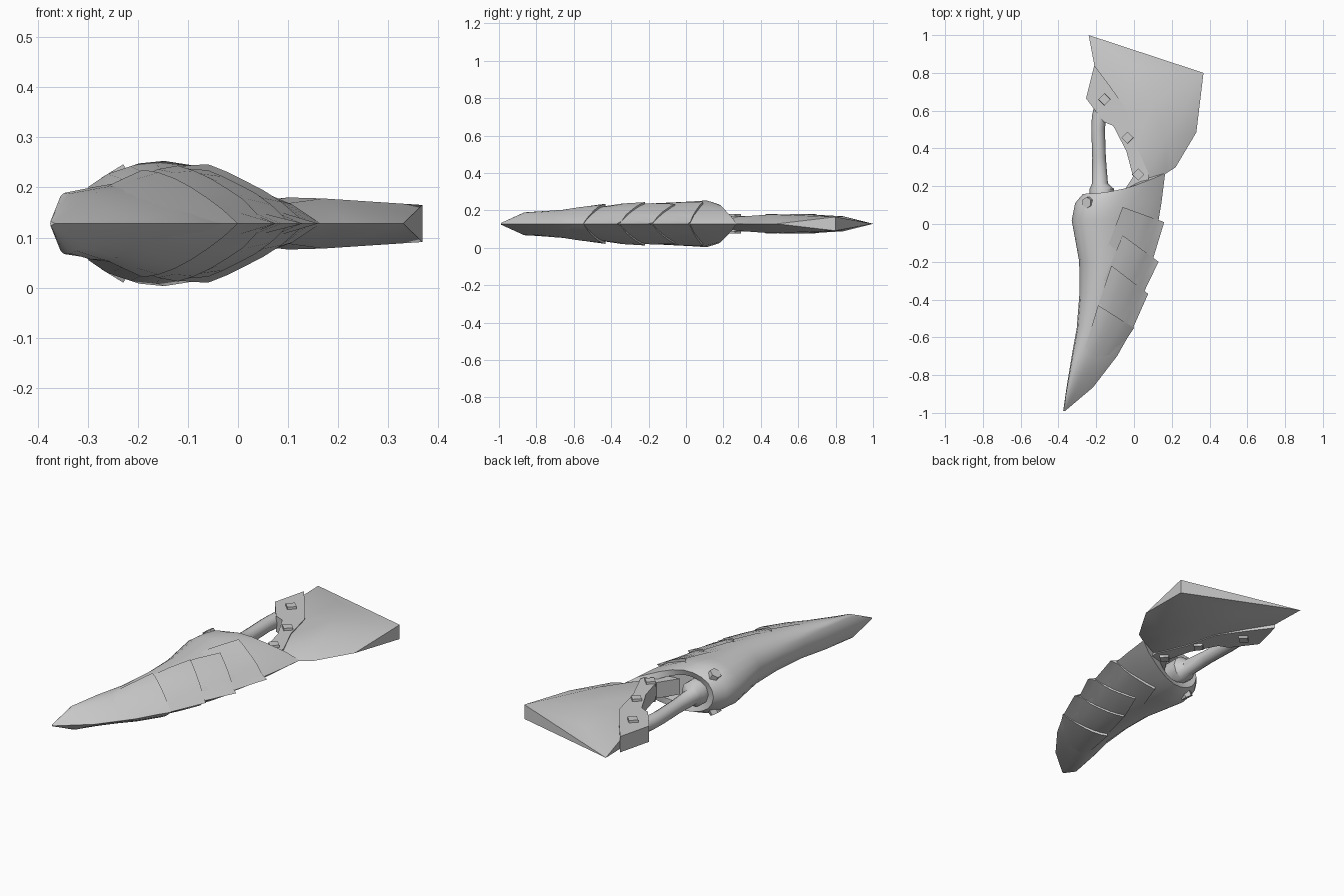
import bpy, bmesh, math
from mathutils import Vector

if "Cube" in bpy.data.objects:
    bpy.data.objects.remove(bpy.data.objects["Cube"])

ZC = 0.128  # mid plane height, everything is mirrored about it
grey = bpy.data.materials.new("light_grey")
grey.diffuse_color = (0.6, 0.6, 0.6, 1)
grey.use_nodes = True
grey.node_tree.nodes["Principled BSDF"].inputs["Base Color"].default_value = grey.diffuse_color


def finish(name, bm, angle=35):
    bmesh.ops.remove_doubles(bm, verts=bm.verts, dist=1e-4)
    bmesh.ops.recalc_face_normals(bm, faces=bm.faces)
    me = bpy.data.meshes.new(name)
    bm.to_mesh(me)
    bm.free()
    ob = bpy.data.objects.new(name, me)
    bpy.context.collection.objects.link(ob)
    me.materials.append(grey)
    ob.location.z = ZC
    bpy.ops.object.select_all(action='DESELECT')
    ob.select_set(True)
    bpy.context.view_layer.objects.active = ob
    bpy.ops.object.shade_smooth_by_angle(angle=math.radians(angle))
    return ob


def mirrored_slab(name, verts, faces, angle=35):
    """Upper skin, its mirror below, and walls along the rim."""
    bm = bmesh.new()
    up = [bm.verts.new(v) for v in verts]
    dn = [bm.verts.new((x, y, -z)) for x, y, z in verts]
    for f in faces:
        bm.faces.new([up[i] for i in f])
    rim = [[up.index(v) for v in e.verts] for e in bm.edges if e.is_boundary]
    for f in faces:
        bm.faces.new([dn[i] for i in reversed(f)])
    for a, b in rim:
        if verts[a][2] + verts[b][2] > 1e-4:
            bm.faces.new([up[a], up[b], dn[b], dn[a]])
    bmesh.ops.dissolve_degenerate(bm, dist=1e-4, edges=bm.edges)
    return finish(name, bm, angle)


def lerp_table(table, y):
    for a, b in zip(table, table[1:]):
        if y <= b[0]:
            k = max(0, (y - a[0]) / (b[0] - a[0]))
            return [p + (q - p) * k for p, q in zip(a, b)]
    return table[-1]


# Blade body: y, left x, right x, half thickness, bluntness of the left edge
STATIONS = [(-0.99, -0.375, -0.365, 0.004, 1), (-0.865, -0.357, -0.217, 0.061, 1),
            (-0.70, -0.33, -0.09, 0.078, 0.6), (-0.55, -0.303, -0.005, 0.088, 0.25),
            (-0.37, -0.289, 0.045, 0.10, 0), (-0.20, -0.29, 0.095, 0.108, 0),
            (0.02, -0.33, 0.13, 0.119, 0), (0.11, -0.312, 0.145, 0.125, 0),
            (0.16, -0.27, 0.165, 0.105, 0)]
T = [0, 0.02, 0.07, 0.15, 0.25, 0.36, 0.5, 0.64, 0.87, 1]
ROUND = [0, 0.33, 0.62, 0.83, 0.96, 1, 0.92, 0.74, 0.36, 0]
BLUNT = [0, 0.9, 1, 0.98, 0.9, 0.78, 0.6, 0.44, 0.16, 0]


def body_height(x, y):
    _, xl, xr, h, b = lerp_table(STATIONS, y)
    t = min(1, max(0, (x - xl) / (xr - xl)))
    r = lerp_table(list(zip(T, ROUND, BLUNT)), t)
    return h * (r[1] * (1 - b) + r[2] * b)


bm = bmesh.new()
rings = []
for i, (y, xl, xr, h, b) in enumerate(STATIONS):
    skew = 0.11 if i == len(STATIONS) - 1 else 0
    half = [(xl + (xr - xl) * t, y + skew * t ** 2, h * (r * (1 - b) + u * b))
            for t, r, u in zip(T, ROUND, BLUNT)]
    pts = half + [(x, yy, -z) for x, yy, z in half[-2:0:-1]]
    rings.append([bm.verts.new(p) for p in pts])
# recessed socket at the rear
rings.append([bm.verts.new((-0.11 + (v.co.x + 0.11) * 0.72, v.co.y - 0.01, v.co.z * 0.72)) for v in rings[-1]])
rings.append([bm.verts.new((v.co.x, v.co.y - 0.06, v.co.z * 0.9)) for v in rings[-1]])
n = len(rings[0])
for a, b in zip(rings, rings[1:]):
    for j in range(n):
        bm.faces.new([a[j], a[(j + 1) % n], b[(j + 1) % n], b[j]])
bm.faces.new(rings[0])
bm.faces.new(rings[-1])
finish("blade_body", bm, 40)

# Overlapping scale plates: rear apex, outer barb, front outer, front inner
SCALES = [((-0.06, 0.09), (0.16, 0.01), (0.093, -0.21), (-0.14, -0.12)),
          ((-0.06, -0.06), (0.13, -0.20), (0.043, -0.38), (-0.16, -0.30)),
          ((-0.12, -0.22), (0.075, -0.37), (-0.005, -0.55), (-0.20, -0.46)),
          ((-0.19, -0.43), (0.0, -0.55), (-0.16, -0.79), (-0.26, -0.66))]
COLS = 6
for k, (apex, barb, fo, fi) in enumerate(SCALES):
    verts = []
    for (a, b), lift in (((fi, fo), 0.0), ((apex, barb), 0.014), ((apex, barb), -0.012)):
        for c in range(COLS + 1):
            u = c / COLS
            p = Vector(a).lerp(Vector(b), u)
            z = body_height(*p) + lift * (1 - u ** 3)
            verts.append((p.x, p.y, max(0, z) if c < COLS else 0.0))
    # middle row keeps the plate following the body
    mid = []
    for c in range(COLS + 1):
        p = (Vector(verts[c]) + Vector(verts[c + COLS + 1])) / 2
        z = body_height(p.x, p.y) + 0.008 * (1 - (c / COLS) ** 3)
        mid.append((p.x, p.y, z if c < COLS else 0.0))
    w = COLS + 1
    verts = verts[:w] + mid + verts[w:]
    faces = [(r * w + c, r * w + c + 1, (r + 1) * w + c + 1, (r + 1) * w + c)
             for r in range(3) for c in range(COLS)]
    bm = bmesh.new()
    for s in (1, -1):
        vs = [bm.verts.new((x, y, s * z)) for x, y, z in verts]
        for f in faces:
            bm.faces.new([vs[i] for i in f])
    bmesh.ops.dissolve_degenerate(bm, dist=1e-4, edges=bm.edges)
    finish("scale_plate_%d" % (k + 1), bm, 30)

# Tail fan
fan = [(-0.24, 1.0, 0), (0.368, 0.80, 0.037), (0.33, 0.485, 0), (0.22, 0.30, 0),
       (0.165, 0.265, 0), (0.06, 0.24, 0.035), (0.0, 0.42, 0.035), (-0.035, 0.59, 0.037),
       (-0.21, 0.84, 0.022), (0.1, 0.64, 0.052), (0.17, 0.45, 0.05), (0.0, 0.84, 0.04)]
mirrored_slab("tail_fan", fan, [
    (0, 8, 11), (8, 7, 11), (7, 9, 11), (0, 11, 1), (11, 9, 1), (9, 10, 1), (1, 10, 2),
    (10, 3, 2), (10, 4, 3), (7, 6, 9), (6, 10, 9), (6, 5, 10), (5, 4, 10)], 45)

# Bracket along the inner edge of the fan
outer = [(-0.21, 0.84), (-0.12, 0.72), (-0.03, 0.59), (0.01, 0.42), (0.08, 0.26), (0.07, 0.17)]
inner = [(-0.254, 0.665), (-0.16, 0.54), (-0.11, 0.52), (-0.04, 0.385), (-0.005, 0.25), (-0.07, 0.15)]
m = len(outer)
mirrored_slab("fan_bracket", [(x, y, 0.041) for x, y in outer + inner],
              [(i, i + 1, m + i + 1, m + i) for i in range(m - 1)])


def bolt(name, x, y, z, radius, sides, depth, tilt=0):
    for s, side in ((1, "upper"), (-1, "lower")):
        bm = bmesh.new()
        bmesh.ops.create_cone(bm, cap_ends=True, segments=sides, radius1=radius,
                              radius2=radius * 0.95, depth=depth)
        ob = finish(name + "_" + side, bm)
        ob.location = (x, y, ZC + s * z)
        ob.rotation_euler = (0, (0 if s > 0 else math.pi) + s * tilt, 0)


for i, (x, y) in enumerate([(-0.157, 0.66), (-0.035, 0.457), (0.022, 0.262)]):
    bolt("bracket_bolt_%d" % (i + 1), x, y, 0.04, 0.033, 4, 0.026)
bolt("body_bolt", -0.243, 0.113, 0.092, 0.031, 6, 0.03, -0.55)

# Connecting rod with a flared foot
RINGS = [(-0.17, 0.10, 0.065), (-0.17, 0.185, 0.065), (-0.18, 0.215, 0.042), (-0.185, 0.35, 0.036),
         (-0.19, 0.50, 0.036), (-0.185, 0.57, 0.038), (-0.17, 0.64, 0.038)]
bm = bmesh.new()
loops = [[bm.verts.new((x + r * math.cos(a * math.pi / 5), y, r * math.sin(a * math.pi / 5)))
          for a in range(10)] for x, y, r in RINGS]
for a, b in zip(loops, loops[1:]):
    for j in range(10):
        bm.faces.new([a[j], a[(j + 1) % 10], b[(j + 1) % 10], b[j]])
bm.faces.new(loops[0])
bm.faces.new(loops[-1])
finish("connecting_rod", bm, 40)
